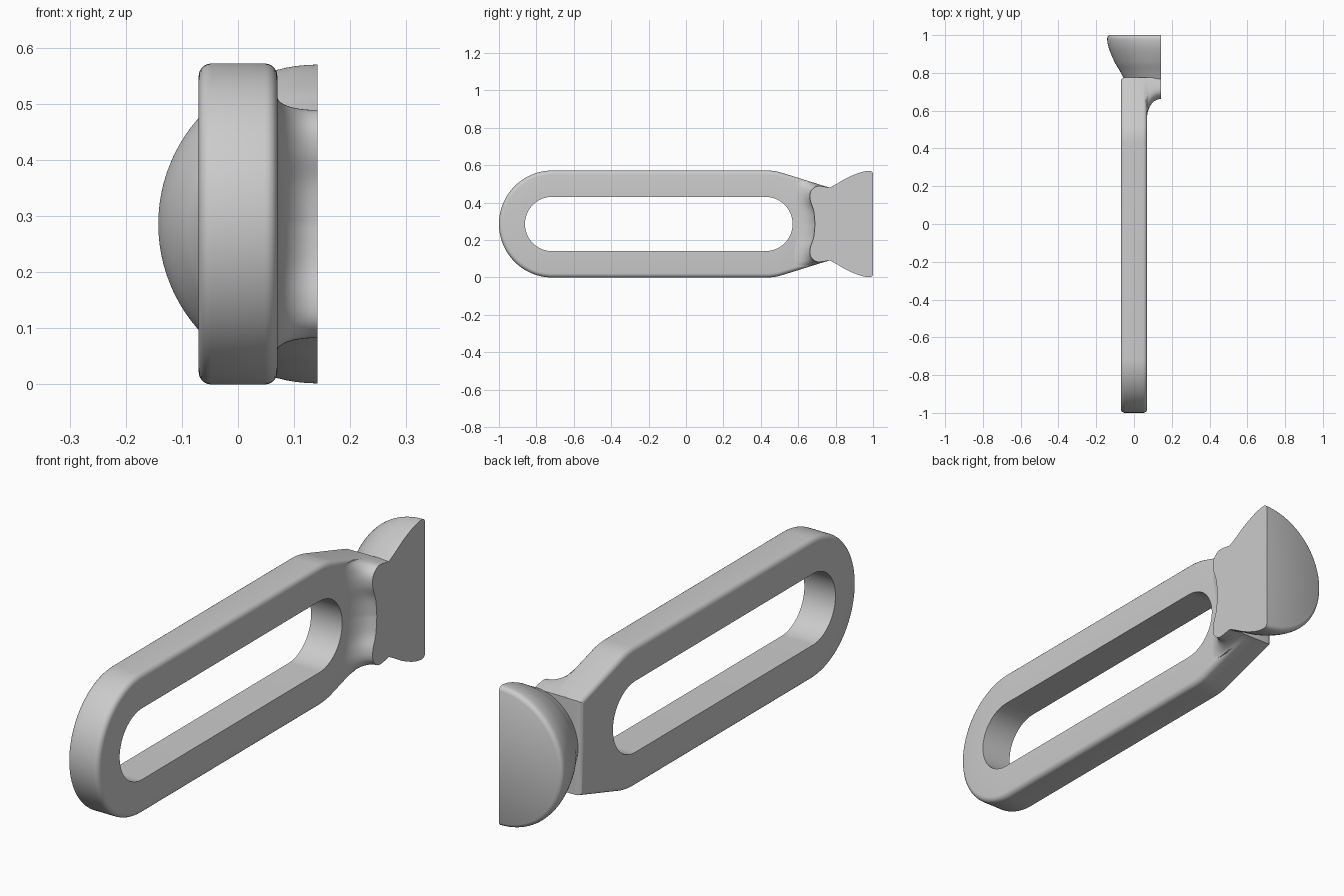
import bpy, bmesh
from math import sin, cos, pi
from mathutils import Vector

old = bpy.data.objects.get("Cube")
if old:
    bpy.data.objects.remove(old)

MID = 0.286     # height of the centre line
CUT = 0.142     # x of the flat mounting face
HALF = 0.07     # half thickness of the link
RIM = 0.022     # rounding of the link's outer edges

grey = bpy.data.materials.new("plain grey")
grey.use_nodes = True
grey.diffuse_color = (0.6, 0.6, 0.6, 1)
grey.node_tree.nodes["Principled BSDF"].inputs["Base Color"].default_value = (0.6, 0.6, 0.6, 1)


def loft(name, rings, closed=False):
    """Skin rings of points; cap both ends, or join the last ring to the first."""
    bm = bmesh.new()
    rows = [[bm.verts.new(p) for p in ring] for ring in rings]
    n = len(rows[0])
    following = rows[1:] + rows[:1] if closed else rows[1:]
    for a, b in zip(rows, following):
        for i in range(n):
            j = (i + 1) % n
            bm.faces.new((a[i], a[j], b[j], b[i]))
    if not closed:
        bm.faces.new(rows[0])
        bm.faces.new(rows[-1])
    bmesh.ops.recalc_face_normals(bm, faces=bm.faces)
    mesh = bpy.data.meshes.new(name)
    bm.to_mesh(mesh)
    bm.free()
    mesh.materials.append(grey)
    obj = bpy.data.objects.new(name, mesh)
    bpy.context.collection.objects.link(obj)
    bpy.ops.object.select_all(action='DESELECT')
    obj.select_set(True)
    bpy.context.view_layer.objects.active = obj
    bpy.ops.object.shade_smooth_by_angle(angle=0.6)


def arc(cy, r, start, end, steps):
    return [(cy + r * cos(start + (end - start) * i / steps),
             r * sin(start + (end - start) * i / steps)) for i in range(steps + 1)]


def mirrored(half_line):
    """Close a half outline by mirroring it about the centre line."""
    return half_line + [(y, -z) for y, z in reversed(half_line) if z > 0.0001]


def at(x, outline):
    return [(x, y, MID + z) for y, z in outline]


def inset(outline, d):
    """Move a clockwise closed outline inwards by d."""
    pts = [Vector(p) for p in outline]
    out = []
    for i, p in enumerate(pts):
        t = (p - pts[i - 1]).normalized() + (pts[(i + 1) % len(pts)] - p).normalized()
        t.normalize()
        out.append((p.x + d * t.y, p.y - d * t.x))
    return out


def curve(points, steps=6):
    """Smooth line through a few points (Catmull-Rom)."""
    pts = [points[0]] + points + [points[-1]]
    out = []
    for a, b, c, d in zip(pts, pts[1:], pts[2:], pts[3:]):
        for i in range(steps):
            t = i / steps
            out.append(tuple(
                q + t / 2 * (r - p + t * (2 * p - 5 * q + 4 * r - s + t * (3 * (q - r) + s - p)))
                for p, q, r, s in zip(a, b, c, d)))
    return out + [points[-1]]


# Link: rounded front end, tapering to the neck, with a long slot
outer = mirrored(arc(-0.714, MID, pi, pi / 2, 32) + arc(0.43, MID, pi / 2, pi * 0.4, 12)
                 + [(0.775, 0.192), (0.775, 0)])
slot = mirrored(arc(-0.716, 0.145, pi, pi / 2, 32) + arc(0.425, 0.145, pi / 2, 0, 14))
rim = [(HALF - RIM * (1 - cos(a)), RIM * (1 - sin(a)))
       for a in (pi / 2 * k / 5 for k in range(6))]
rings = [at(-HALF, slot)]
rings += [at(-x, inset(outer, d)) for x, d in rim]
rings += [at(x, inset(outer, d)) for x, d in reversed(rim)]
rings += [at(HALF, slot)]
loft("slotted_link", rings, closed=True)

# Neck: concave fillet sweeping out to the flat mounting face
face_line = curve([(0.69, 0), (0.683, 0.07), (0.665, 0.125), (0.664, 0.165),
                   (0.68, 0.19), (0.71, 0.203), (0.775, 0.193)])
base_line = curve([(0.578, 0), (0.574, 0.07), (0.565, 0.13), (0.56, 0.18),
                   (0.575, 0.225), (0.65, 0.225), (0.775, 0.193)])
rings = [at(0, mirrored(base_line))]
for k in range(11):
    t = k / 10 * pi / 2
    line = [(b[0] + (f[0] - b[0]) * sin(t), b[1] + (f[1] - b[1]) * sin(t))
            for b, f in zip(base_line, face_line)]
    rings.append(at(CUT - (CUT - HALF + 0.001) * cos(t), mirrored(line)))
loft("filleted_neck", rings)

# Head: half of a flared round body, cut flat on the mounting side
flare = curve([(0.765, 0.193), (0.81, 0.217), (0.85, 0.241), (0.9, 0.264),
               (0.94, 0.278), (0.975, 0.284), (0.992, 0.281), (1.0, 0.27)], 4)
rings = []
for y, r in flare:
    angles = [pi / 2 + pi * i / 48 for i in range(49)]
    rings.append([(CUT + r * cos(a), y, MID + r * sin(a)) for a in angles])
loft("half_round_head", rings)
